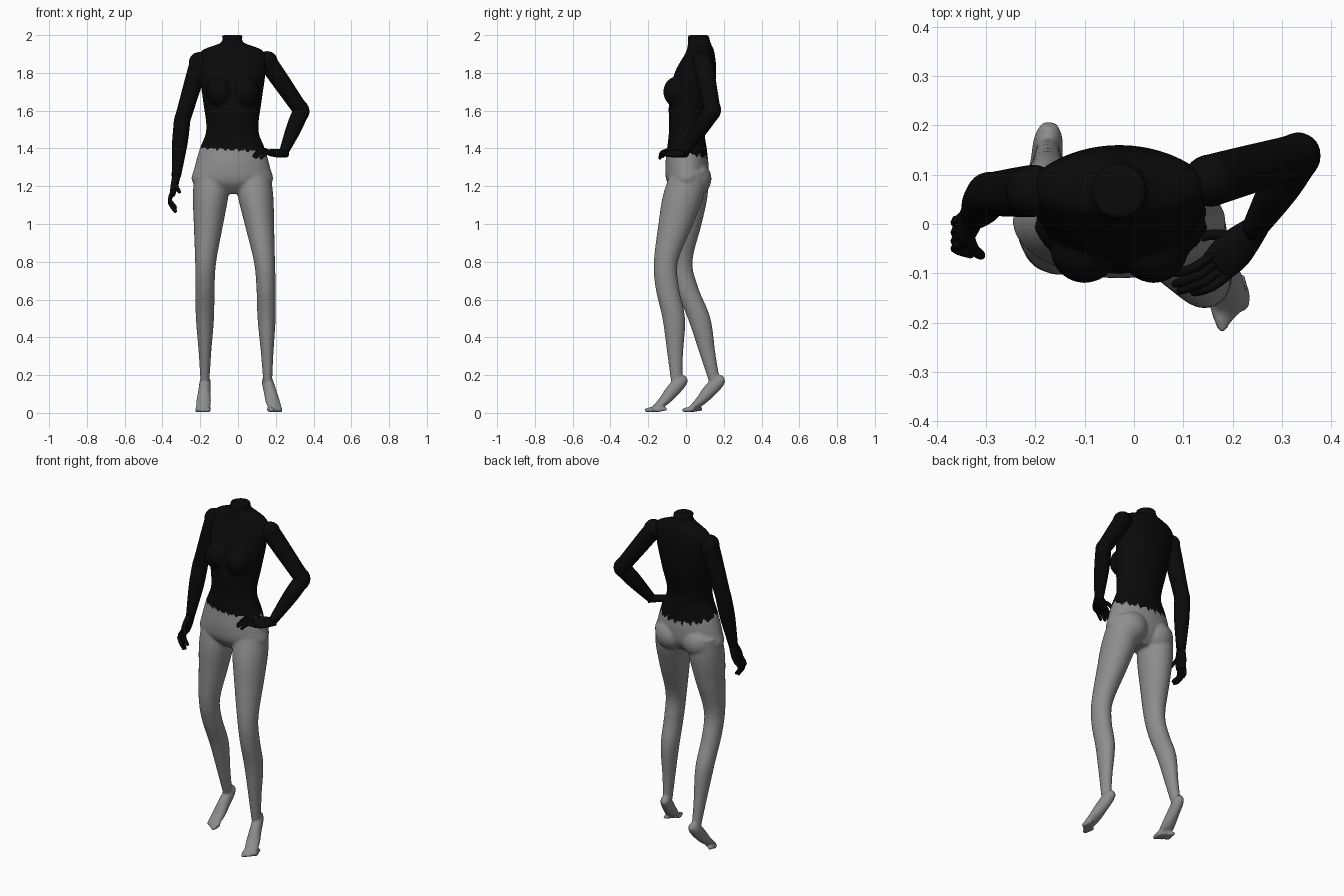
import bpy, bmesh, math
from mathutils import Vector, Matrix

if "Cube" in bpy.data.objects:
    bpy.data.objects.remove(bpy.data.objects["Cube"], do_unlink=True)


def material(name, value):
    mat = bpy.data.materials.new(name)
    mat.use_nodes = True
    colour = (value, value, value, 1)
    mat.diffuse_color = colour
    mat.node_tree.nodes["Principled BSDF"].inputs["Base Color"].default_value = colour
    return mat


def spline(rows, steps):
    """Catmull-Rom resampling of rows of numbers."""
    rows = [Vector(row) for row in rows]
    padded = [rows[0], *rows, rows[-1]]
    result = []
    for before, start, end, after in zip(padded, padded[1:], padded[2:], padded[3:]):
        slope_in, slope_out = (end - before) / 2, (after - start) / 2
        for step in range(steps):
            t = step / steps
            blend = t * t * (3 - 2 * t)
            result.append(start.lerp(end, blend)
                          + slope_in * t * (1 - t) ** 2 - slope_out * t * t * (1 - t))
    return result + [rows[-1]]


def loft(bm, rows, side=None, sides=28, steps=5):
    """Closed tube through rows of (x, y, z, width radius, depth radius).
    Without a side axis every ring stays horizontal."""
    rows = spline(rows, steps)
    centres = [row.to_3d() if len(row) == 3 else Vector(row[:3]) for row in rows]
    rings = []
    for i, (row, centre) in enumerate(zip(rows, centres)):
        across, depth = Vector((1, 0, 0)), Vector((0, 1, 0))
        if side:
            ahead = centres[min(i + 1, len(rows) - 1)]
            along = (ahead - centres[max(i - 1, 0)]).normalized()
            across = Vector(side)
            across = (across - along * across.dot(along)).normalized()
            depth = along.cross(across)
        ring = []
        for k in range(sides):
            angle = math.tau * k / sides
            offset = across * row[3] * math.cos(angle) + depth * row[4] * math.sin(angle)
            ring.append(bm.verts.new(centre + offset))
        rings.append(ring)
    for lower, upper in zip(rings, rings[1:]):
        for k in range(sides):
            n = (k + 1) % sides
            bm.faces.new((lower[k], lower[n], upper[n], upper[k]))
    bm.faces.new(rings[0])
    bm.faces.new(rings[-1])


def limb(bm, joints, profile, side=None):
    """Loft over three joints; profile rows are (place, width, depth, backward bulge),
    where place runs from the first joint at 0 to the last at 2."""
    root, bend, end = map(Vector, joints)
    rows = []
    for place, width, depth, bulge in profile:
        if place < 1:
            centre = root.lerp(bend, place)
        else:
            centre = bend.lerp(end, place - 1)
        rows.append((centre.x, centre.y + bulge, centre.z, width, depth))
    loft(bm, rows, side)


def ball(bm, centre, radii):
    place = Matrix.Translation(centre) @ Matrix.Diagonal((*radii, 1))
    bmesh.ops.create_uvsphere(bm, u_segments=24, v_segments=16, radius=1, matrix=place)


def digit(bm, base, middle, tip, radius):
    """Finger or toe with a rounded end."""
    end = tip + (tip - middle).normalized() * radius * 0.6
    scaled = ((base, 1), (middle, 1), (tip, 0.85), (end, 0.3))
    loft(bm, [(*point, radius * s, radius * s) for point, s in scaled],
         side=(0.3, 0.5, 0.8), sides=10, steps=3)


def finish(bm, name, materials):
    bmesh.ops.recalc_face_normals(bm, faces=bm.faces)
    mesh = bpy.data.meshes.new(name)
    bm.to_mesh(mesh)
    bm.free()
    for mat in materials:
        mesh.materials.append(mat)
    mesh.polygons.foreach_set("use_smooth", [True] * len(mesh.polygons))
    ob = bpy.data.objects.new(name, mesh)
    bpy.context.collection.objects.link(ob)
    return ob


grey = material("grey skin", 0.27)
black = material("black cloth", 0.003)
body = bmesh.new()
middle_x = -0.03

# Neck, chest, waist and pelvis: height, half width, front y, back y
torso = [(2, .057, .01, .12), (1.96, .06, .01, .13), (1.91, .17, 0, .15), (1.8, .175, -.06, .16),
         (1.65, .155, -.09, .14), (1.5, .138, -.09, .1), (1.4, .172, -.1, .11),
         (1.3, .2, -.11, .12), (1.22, .21, -.1, .11), (1.16, .1, -.05, .06)]
loft(body, [(middle_x, (front + back) / 2, z, half, (back - front) / 2)
            for z, half, front, back in torso], sides=40)

# Bust and buttocks
for sign in (-1, 1):
    ball(body, (middle_x + sign * .07, -.05, 1.7), (.07, .07, .08))
    ball(body, (middle_x + sign * .09, .05, 1.24), (.095, .085, .09))

# Legs share one outline, with the calf bulging backward
leg_profile = [(0, .095, .1, 0), (.25, .094, .108, 0), (.53, .078, .092, 0), (.9, .056, .064, 0),
               (1.15, .051, .062, .01), (1.43, .048, .06, .025), (1.75, .033, .042, .01),
               (2, .024, .03, 0)]
limb(body, [(-.135, .02, 1.28), (-.175, -.035, .75), (-.175, .15, .17)], leg_profile)
limb(body, [(.075, .02, 1.28), (.147, -.12, .75), (.157, -.05, .17)], leg_profile)


def foot(heel, toe, inner):
    """Foot raised on its toes; inner is the x sign of the big toe side."""
    heel, toe, up = Vector(heel), Vector(toe), Vector((0, 0, 1))
    along = (toe - heel).normalized()
    across = along.cross(up)
    across *= math.copysign(1, across.x * inner)
    # Distance from the heel, height, half width, half thickness
    outline = [(.01, .18, .016, .018), (.04, .165, .029, .034), (.09, .115, .033, .036),
               (.14, .06, .039, .026), (.2, .014, .036, .011)]
    loft(body, [(*(heel + along * d + up * z), w, t) for d, z, w, t in outline], side=across)
    for k in range(5):
        radius = .01 if k else .014
        root = heel + along * (.17 - .01 * k) + across * (.03 - .016 * k)
        points = [root + along * d + up * z for d, z in ((0, .02), (.03, .017), (.055, radius))]
        digit(body, *points, radius)


foot((-.17, .213, 0), (-.19, -.02, 0), 1)
foot((.143, .013, 0), (.21, -.205, 0), -1)

# Fuse the body into one skin
blockout = finish(body, "body_blockout", [])
fuse = blockout.modifiers.new("fuse", "REMESH")
fuse.mode = "VOXEL"
fuse.voxel_size = 0.007
soften = blockout.modifiers.new("soften", "SMOOTH")
soften.iterations = 5
skin = bmesh.new()
skin.from_object(blockout, bpy.context.evaluated_depsgraph_get())
bpy.data.objects.remove(blockout, do_unlink=True)

# Black top with a ragged hem that drops at the back
for face in skin.faces:
    centre = face.calc_center_median()
    angle = math.atan2(centre.y, centre.x - middle_x)
    rag = .008 * math.sin(angle * 17) + .006 * math.sin(angle * 31)
    if centre.y < 0:
        rag /= 2
    hem = 1.39 - .06 * centre.x - .33 * max(centre.y, 0) + rag
    face.material_index = int(centre.z > hem)
finish(skin, "body", [grey, black])

arm_profile = [(0, .05, .053, 0), (.35, .048, .05, 0), (.85, .043, .045, 0), (1, .043, .045, 0),
               (1.15, .043, .045, 0), (1.45, .04, .042, 0), (2, .024, .026, 0)]


def arm(name, joints, knuckles, across, reach, curl):
    """Arm and hand; across points to the index finger, curl to the palm."""
    bm = bmesh.new()
    ball(bm, joints[0], (.055, .053, .055))
    limb(bm, joints, arm_profile, side=(1, 0, 0))
    wrist, knuckles = Vector(joints[-1]), Vector(knuckles)
    across, reach, curl = (Vector(v).normalized() for v in (across, reach, curl))
    palm = [(-.2, .024, .022), (.5, .042, .02), (1, .038, .014)]
    loft(bm, [(*wrist.lerp(knuckles, t), w, d) for t, w, d in palm], side=across)
    # Four fingers, then the thumb
    for k, length in enumerate((.085, .1, .1, .08)):
        base = knuckles + across * (.027 - .018 * k) - reach * .01
        digit(bm, base, base + reach * length / 2 - curl * .015,
              base + reach * length + curl * .015, .01)
    base = wrist.lerp(knuckles, .4) + across * .025
    digit(bm, base, base + reach * .03 + across * .02 + curl * .01,
          base + reach * .06 + across * .025 + curl * .025, .011)
    finish(bm, name, [black])


# Right arm hangs, left hand rests on the hip
arm("right_arm", [(-.205, .067, 1.855), (-.295, .06, 1.55), (-.327, .012, 1.25)],
    (-.347, -.014, 1.155), across=(0, -1, .3), reach=(0, -.3, -1), curl=(1, 0, 0))
arm("left_arm", [(.155, .088, 1.86), (.335, .14, 1.6), (.24, -.015, 1.375)],
    (.167, -.087, 1.375), across=(-.55, .75, .3), reach=(-.85, -.5, -.05), curl=(0, .3, -.9))
